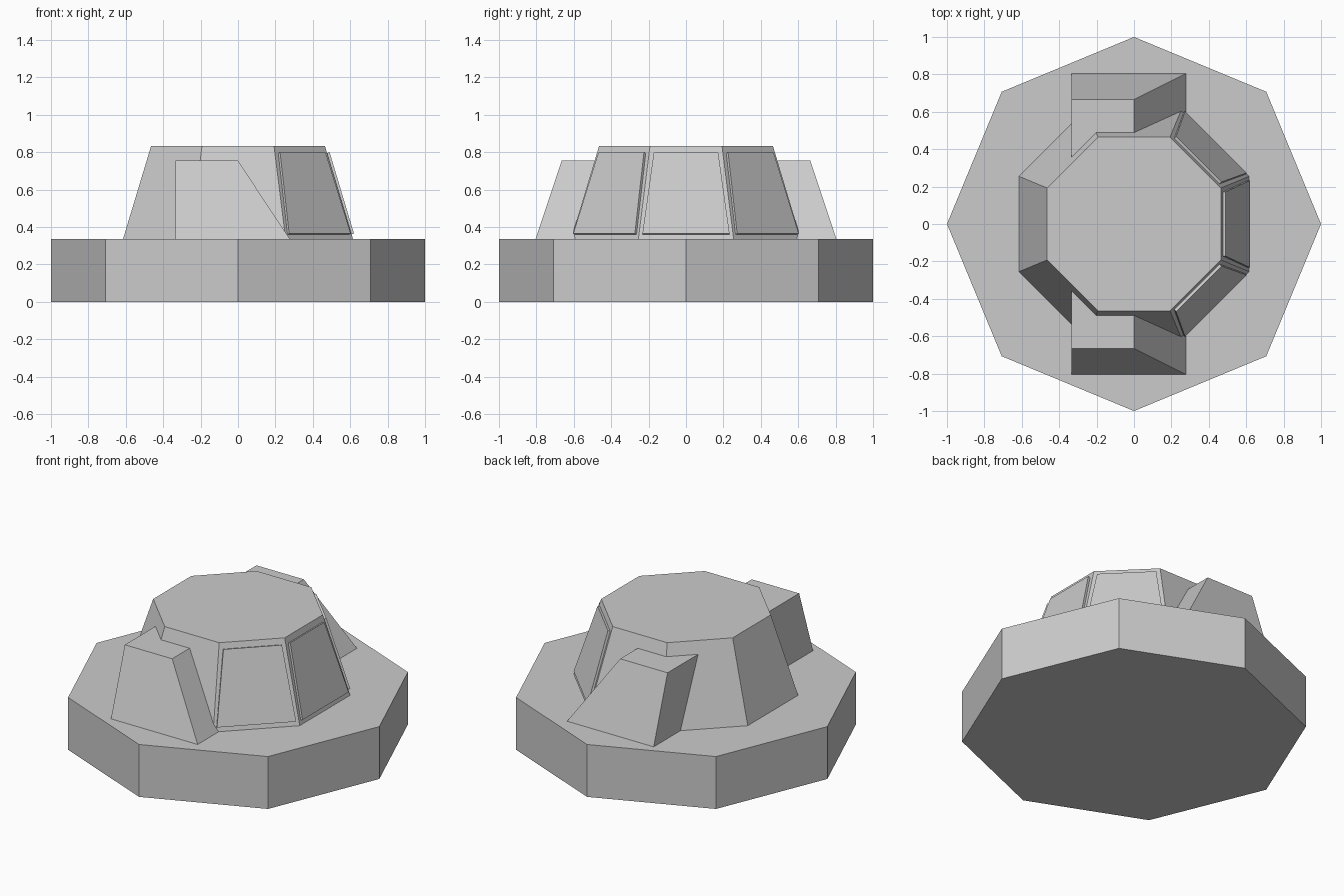
import bpy, bmesh
from math import cos, sin, pi
from mathutils import Matrix

if "Cube" in bpy.data.objects:
    bpy.data.objects.remove(bpy.data.objects["Cube"])

BASE_TOP, ROOF = 0.335, 0.833


def loft(name, lower, upper, matrix=Matrix.Identity(4)):
    """Closed solid joining two matching outlines."""
    bm = bmesh.new()
    a = [bm.verts.new(matrix @ Matrix.Translation(p).to_translation()) for p in lower]
    b = [bm.verts.new(matrix @ Matrix.Translation(p).to_translation()) for p in upper]
    n = len(a)
    bm.faces.new(a)
    bm.faces.new(b)
    for i in range(n):
        j = (i + 1) % n
        bm.faces.new((a[i], a[j], b[j], b[i]))
    bmesh.ops.recalc_face_normals(bm, faces=bm.faces[:])
    mesh = bpy.data.meshes.new(name)
    bm.to_mesh(mesh)
    bm.free()
    obj = bpy.data.objects.new(name, mesh)
    bpy.context.collection.objects.link(obj)
    return obj


def octagon(radius, z, turn=0.0):
    return [(radius * cos(turn + i * pi / 4), radius * sin(turn + i * pi / 4), z)
            for i in range(8)]


# Octagonal base with corners on the axes
loft("base", octagon(1, 0), octagon(1, BASE_TOP))

# Tapered cabin, turned so its flat sides face the axes
flat = cos(pi / 8)
loft("cabin", octagon(0.615 / flat, BASE_TOP, pi / 8),
     octagon(0.465 / flat, ROOF, pi / 8))

# Raised window panels on the three sides facing +x
outer = [(0.620, -0.233, 0.365), (0.620, 0.233, 0.365),
         (0.490, 0.172, 0.800), (0.490, -0.172, 0.800)]
inner = [(x - 0.029, y, z - 0.009) for x, y, z in outer]
for label, angle in (("right", -pi / 4), ("centre", 0), ("left", pi / 4)):
    loft("window_" + label, inner, outer, Matrix.Rotation(angle, 4, 'Z'))

# Side housings: flat top, sloping end toward +x, leaning outer face
profile = [(-0.335, BASE_TOP), (0.278, BASE_TOP), (0, 0.755), (-0.335, 0.755)]
for label, side in (("front", -1), ("back", 1)):
    inside = [(x, side * 0.3, z) for x, z in profile]
    outside = [(x, side * (0.805 if z < 0.5 else 0.665), z) for x, z in profile]
    loft("side_housing_" + label, inside, outside)
